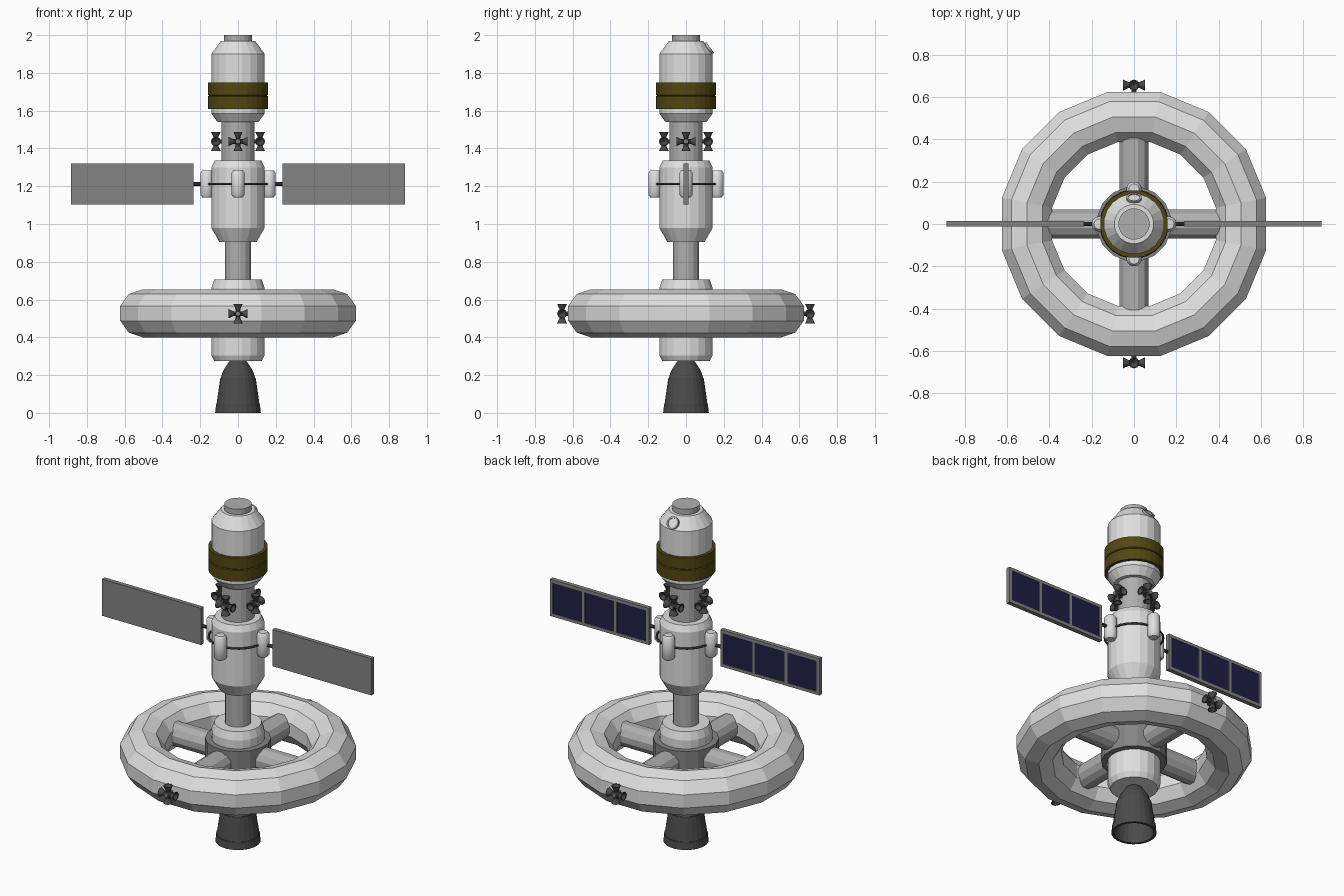
import bpy, bmesh, math
from mathutils import Matrix, Vector

if "Cube" in bpy.data.objects:
    bpy.data.objects.remove(bpy.data.objects["Cube"])


def material(name, r, g, b):
    m = bpy.data.materials.new(name)
    m.diffuse_color = (r, g, b, 1)
    m.use_nodes = True
    m.node_tree.nodes["Principled BSDF"].inputs["Base Color"].default_value = m.diffuse_color
    return m


WHITE = material("white hull", 0.74, 0.74, 0.74)
GREY = material("light grey", 0.43, 0.43, 0.43)
FRAME = material("mid grey", 0.23, 0.23, 0.23)
DARK = material("dark metal", 0.07, 0.07, 0.07)
GOLD = material("dark gold foil", 0.085, 0.062, 0.006)
NAVY = material("solar blue", 0.014, 0.014, 0.06)


def add_lathe(bm, profile, sides, matrix=Matrix(), closed=False, slot=0):
    """Revolve (radius, height) points about local z."""
    rings = []
    for r, z in profile:
        if r == 0:
            v = bm.verts.new(matrix @ Vector((0, 0, z)))
            rings.append([v] * sides)
        else:
            rings.append([bm.verts.new(matrix @ Vector((
                r * math.cos((i + 0.5) * math.tau / sides),
                r * math.sin((i + 0.5) * math.tau / sides), z))) for i in range(sides)])
    pairs = list(zip(rings, rings[1:]))
    if closed:
        pairs.append((rings[-1], rings[0]))
    for a, b in pairs:
        for i in range(sides):
            j = (i + 1) % sides
            quad = list(dict.fromkeys((a[i], a[j], b[j], b[i])))
            bm.faces.new(quad).material_index = slot


def finish(name, bm, *mats, smooth=False):
    bmesh.ops.recalc_face_normals(bm, faces=bm.faces)
    mesh = bpy.data.meshes.new(name)
    bm.to_mesh(mesh)
    bm.free()
    for m in mats:
        mesh.materials.append(m)
    obj = bpy.data.objects.new(name, mesh)
    bpy.context.collection.objects.link(obj)
    if smooth:
        bpy.ops.object.select_all(action='DESELECT')
        obj.select_set(True)
        bpy.context.view_layer.objects.active = obj
        bpy.ops.object.shade_smooth_by_angle(angle=math.radians(40))
    return obj


def lathe(name, profile, sides, mat, matrix=Matrix(), closed=False, smooth=False):
    bm = bmesh.new()
    add_lathe(bm, profile, sides, matrix, closed)
    return finish(name, bm, mat, smooth=smooth)


def add_box(bm, lo, hi, slot=0):
    size = [b - a for a, b in zip(lo, hi)]
    mid = [(a + b) / 2 for a, b in zip(lo, hi)]
    made = bmesh.ops.create_cube(bm, size=1, matrix=Matrix.Translation(mid) @ Matrix.Diagonal((*size, 1)))
    for f in {f for v in made["verts"] for f in v.link_faces}:
        f.material_index = slot


def turn(i):
    return Matrix.Rotation(i * math.pi / 2, 4, 'Z')


# Central stack of modules
lathe("upper_module", [(0, 1.54), (0.11, 1.54), (0.143, 1.585), (0.143, 1.9), (0.093, 1.968), (0, 1.968)], 20, WHITE)
lathe("docking_cap", [(0, 1.95), (0.074, 1.95), (0.074, 2.0), (0, 2.0)], 20, GREY)
lathe("foil_band", [(0.14, 1.61), (0.16, 1.61), (0.16, 1.676), (0.154, 1.68), (0.16, 1.684),
                    (0.16, 1.75), (0.14, 1.75)], 32, GOLD, closed=True)
lathe("upper_neck", [(0, 1.32), (0.089, 1.32), (0.089, 1.55), (0, 1.55)], 20, GREY)
lathe("middle_module", [(0, 0.905), (0.1, 0.905), (0.143, 0.98), (0.143, 1.3), (0.125, 1.335), (0, 1.335)], 20, WHITE)
lathe("lower_neck", [(0, 0.69), (0.071, 0.69), (0.071, 0.92), (0, 0.92)], 16, GREY)
lathe("hub_module", [(0, 0.275), (0.128, 0.275), (0.143, 0.305), (0.143, 0.66), (0.128, 0.705), (0, 0.705)], 20, WHITE)
lathe("hub_collar", [(0.14, 0.44), (0.178, 0.44), (0.178, 0.61), (0.14, 0.61)], 16, FRAME, closed=True)

# Habitat ring: ten-sided tube swept in sixteen segments
RING_Z = 0.527
tube = [(0.515 + 0.127 * math.cos(math.radians(18 + 36 * k)),
         RING_Z + 0.127 * math.sin(math.radians(18 + 36 * k))) for k in range(10)]
lathe("habitat_ring", tube, 16, WHITE, closed=True)

# Spokes
for i in range(4):
    m = turn(i) @ Matrix.Translation((0, 0, RING_Z)) @ Matrix.Rotation(math.pi / 2, 4, 'Y')
    lathe("spoke", [(0, 0.1), (0.07, 0.1), (0.07, 0.45), (0, 0.45)], 12, GREY, m)

# Engine bell, hollow underneath
lathe("engine_bell", [(0, 0.285), (0.045, 0.275), (0.062, 0.25), (0.078, 0.225), (0.093, 0.183), (0.096, 0.183),
                      (0.096, 0.176), (0.115, 0.045), (0.118, 0.045), (0.118, 0.035), (0.122, 0.0), (0.107, 0.0),
                      (0.085, 0.16), (0.045, 0.23), (0, 0.23)], 24, DARK)

# Equipment pods around the middle module, with a rail joining them
POD_Z = 1.212
for i in range(4):
    bm = bmesh.new()
    add_lathe(bm, [(0, -0.072), (0.024, -0.072), (0.035, -0.058), (0.035, 0.058), (0.024, 0.072), (0, 0.072)],
              16, turn(i) @ Matrix.Translation((0.165, 0, POD_Z)))
    finish("equipment_pod", bm, WHITE, smooth=True)
rail = [(0.158 + 0.006 * math.cos(k * math.tau / 6), POD_Z + 0.006 * math.sin(k * math.tau / 6)) for k in range(6)]
lathe("rail", rail, 24, DARK, closed=True)

# Solar wings: grey frame, three blue cells on the back
for side in (-1, 1):
    arm = Matrix.Translation((0, 0, POD_Z)) @ Matrix.Rotation(side * math.pi / 2, 4, 'Y')
    lathe("wing_arm", [(0, 0.17), (0.01, 0.17), (0.01, 0.245), (0, 0.245)], 10, DARK, arm)
    bm = bmesh.new()
    x0, x1 = sorted((side * 0.235, side * 0.885))
    add_box(bm, (x0, -0.012, 1.102), (x1, 0.008, 1.32))
    # Raised rim and dividers
    for a, b in ((1.102, 1.12), (1.302, 1.32)):
        add_box(bm, (x0, 0.008, a), (x1, 0.013, b))
    cell = (x1 - x0 - 0.018) / 3
    for k in range(4):
        x = x0 + k * cell
        add_box(bm, (x, 0.008, 1.12), (x + 0.018, 0.013, 1.302))
        if k < 3:
            add_box(bm, (x + 0.018, 0.008, 1.12), (x + cell, 0.010, 1.302), 1)
    finish("solar_wing", bm, FRAME, NAVY)

# Thruster clusters: four flared nozzles around a ball, on a short stem


def thruster_cluster(angle, radius, z):
    base = turn(angle) @ Matrix.Translation((0, -radius, z))
    bm = bmesh.new()
    for k in range(4):
        add_lathe(bm, [(0, 0.008), (0.011, 0.008), (0.014, 0.026), (0.026, 0.051), (0.021, 0.051), (0, 0.03)],
                  10, base @ Matrix.Rotation(k * math.pi / 2, 4, 'Y'))
    bmesh.ops.create_icosphere(bm, subdivisions=2, radius=0.02, matrix=base)
    out = base @ Matrix.Rotation(math.pi / 2, 4, 'X')
    add_lathe(bm, [(0, -0.04), (0.012, -0.04), (0.012, 0.0), (0, 0.0)], 8, out)
    add_lathe(bm, [(0, 0.0), (0.013, 0.0), (0.013, 0.022), (0, 0.022)], 8, out, slot=1)
    finish("thruster_cluster", bm, DARK, FRAME)


for i in range(4):
    thruster_cluster(i, 0.117, 1.437)
for i in (0, 2):
    thruster_cluster(i, 0.656, 0.525)

# Porthole on the rear of the top cone
tilt = Vector((0, 0.068, 0.05)).to_track_quat('Z', 'Y').to_matrix().to_4x4()
port = Matrix.Translation((0, 0.121, 1.93)) @ tilt
lathe("porthole_rim", [(0.036, -0.01), (0.036, 0.008), (0.027, 0.008), (0.027, -0.01)], 16, GREY, port, closed=True)
lathe("porthole_glass", [(0, -0.005), (0.028, -0.005), (0.028, 0.003), (0, 0.003)], 16, WHITE, port)
